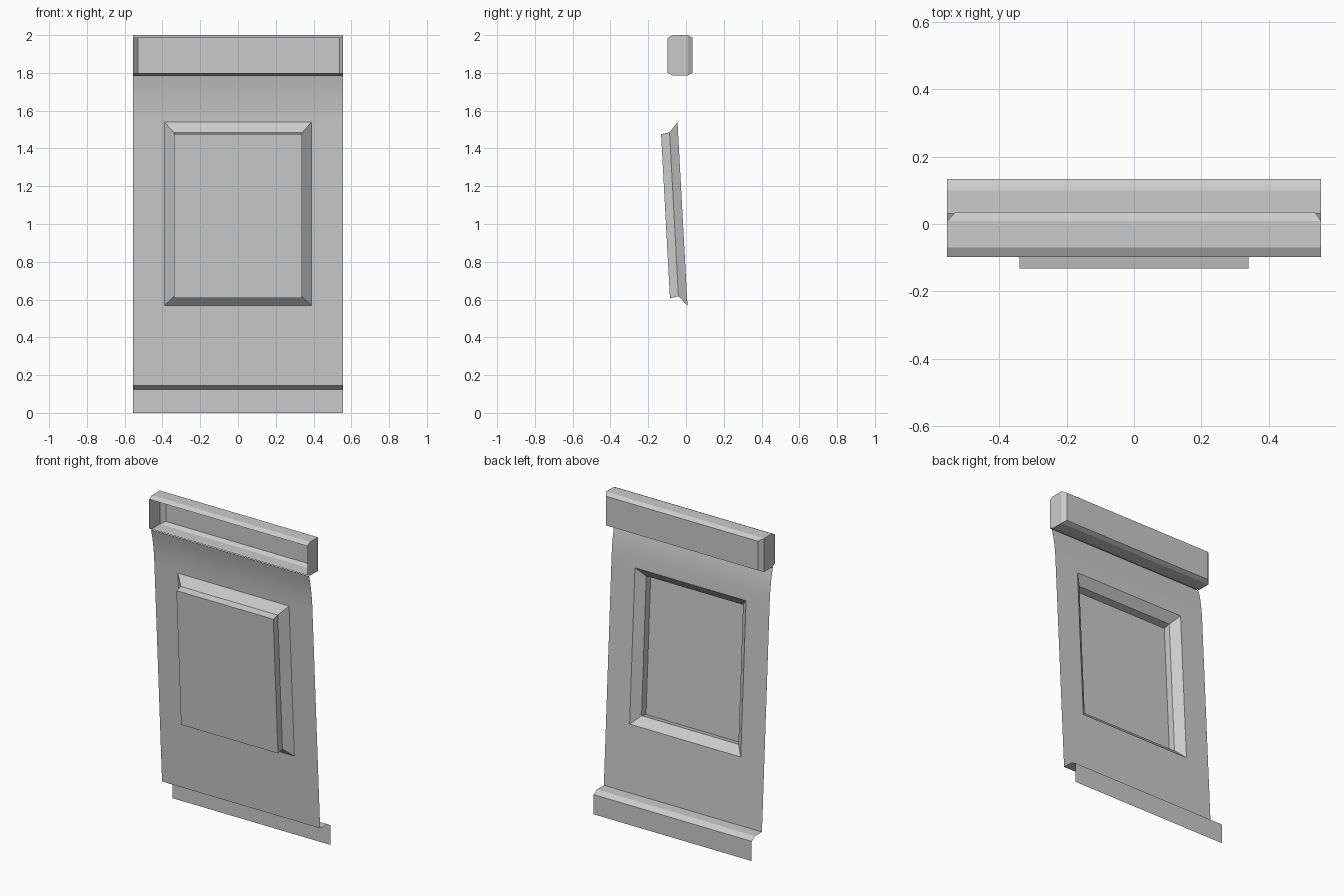
import bpy, bmesh

if "Cube" in bpy.data.objects:
    bpy.data.objects.remove(bpy.data.objects["Cube"])

W = 0.555           # half width of the panel
WX, Z0, Z1 = 0.39, 0.568, 1.54   # wall opening


def finish(bm, name, smooth=False):
    bm.normal_update()
    me = bpy.data.meshes.new(name)
    bm.to_mesh(me)
    bm.free()
    ob = bpy.data.objects.new(name, me)
    bpy.context.collection.objects.link(ob)
    if smooth:
        bpy.context.view_layer.objects.active = ob
        ob.select_set(True)
        bpy.ops.object.shade_smooth_by_angle(angle=0.5)
        ob.select_set(False)
    return ob


def loft(name, rings, cap_last=True):
    """Skin a stack of four-corner rings, closing only the last one."""
    bm = bmesh.new()
    vs = [[bm.verts.new(p) for p in r] for r in rings]
    for a, b in zip(vs, vs[1:]):
        for i in range(4):
            j = (i + 1) % 4
            bm.faces.new((a[i], a[j], b[j], b[i]))
    if cap_last:
        bm.faces.new(vs[-1])
    bmesh.ops.recalc_face_normals(bm, faces=bm.faces)
    return finish(bm, name)


def ring(x0, x1, yb, zb, yt, zt):
    return [(x0, yb, zb), (x1, yb, zb), (x1, yt, zt), (x0, yt, zt)]


# Leaning wall sheet with curved top, stepping back to a skirt at the foot
profile = [(0.134, 0), (0.134, 0.125), (0.10, 0.145), (0.031, 0.145),
           (0.008, Z0), (-0.045, Z1), (-0.049, 1.61), (-0.056, 1.67),
           (-0.066, 1.73), (-0.08, 1.787)]
xs = [-W, -WX, WX, W]
bm = bmesh.new()
rows = [[bm.verts.new((x, y, z)) for x in xs] for y, z in profile]
for k, (a, b) in enumerate(zip(rows, rows[1:])):
    for i in range(3):
        if i == 1 and profile[k][1] == Z0:   # opening behind the bay
            continue
        bm.faces.new((a[i], a[i + 1], b[i + 1], b[i]))
finish(bm, "wall_sheet", True)

# Window bay: sloped surround, short straight reveal, flat front pane
loft("window_bay", [
    ring(-WX, WX, 0.008, Z0, -0.045, Z1),
    ring(-0.34, 0.34, -0.04, 0.617, -0.087, 1.485),
    ring(-0.34, 0.34, -0.085, 0.607, -0.132, 1.476)])

# Top beam: hollow tray open to the front, chamfered at the back
loft("top_beam", [
    ring(-W, W, -0.098, 1.80, -0.098, 1.985),
    ring(-W, W, -0.07, 1.787, -0.07, 2.0),
    ring(-W, W, 0.009, 1.787, 0.009, 2.0),
    ring(-0.53, 0.538, 0.035, 1.80, 0.035, 1.985)])
